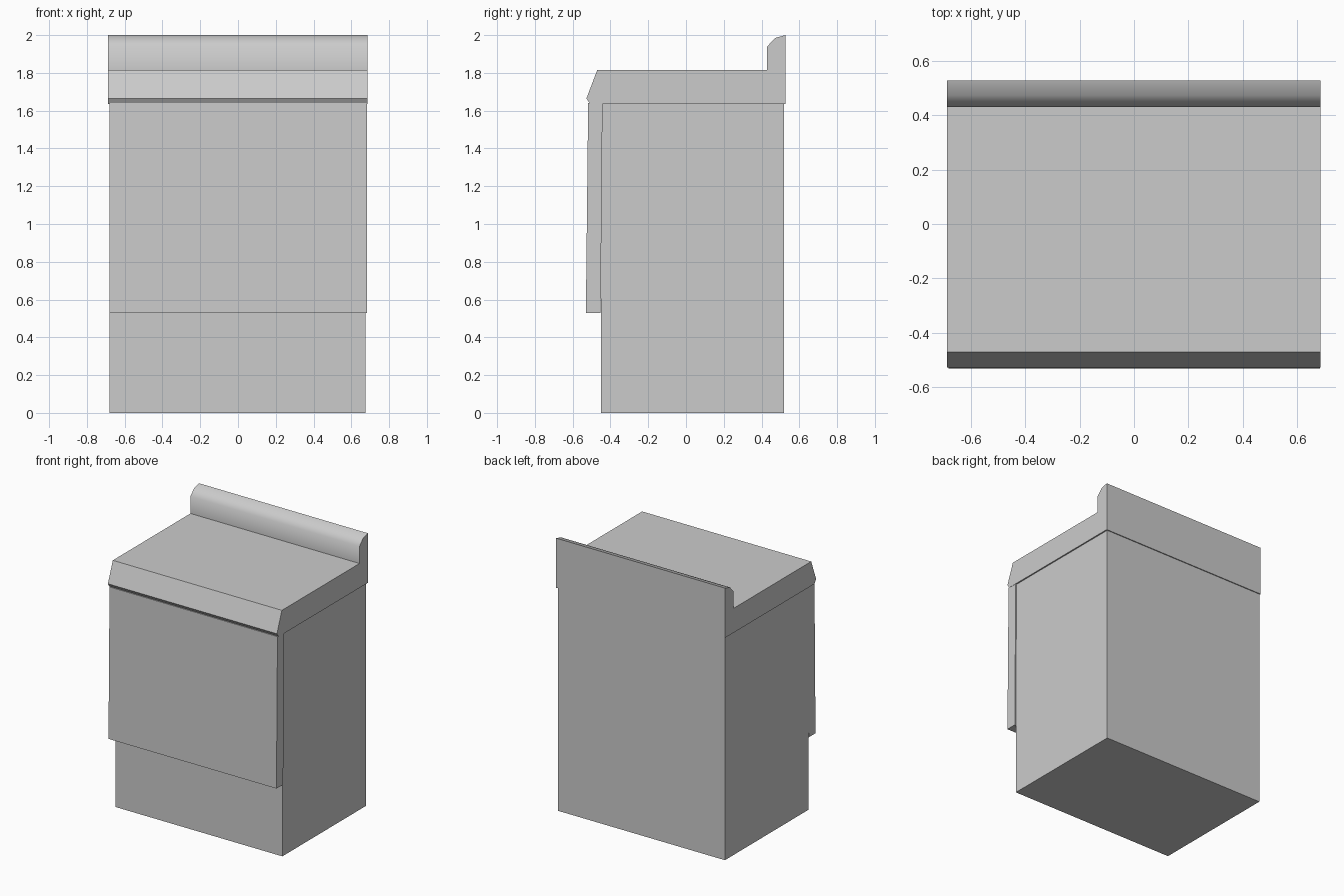
import bpy
import bmesh
from math import radians

cube = bpy.data.objects.get("Cube")
if cube:
    bpy.data.objects.remove(cube, do_unlink=True)

grey = bpy.data.materials.new("light grey enamel")
grey.use_nodes = True
colour = (0.6, 0.6, 0.6, 1)
grey.diffuse_color = colour
grey.node_tree.nodes["Principled BSDF"].inputs["Base Color"].default_value = colour


def extrude_profile(name, profile, x0, x1, smooth=False):
    """Extrude a (y, z) side profile from x0 to x1."""
    bm = bmesh.new()
    face = bm.faces.new([bm.verts.new((x0, y, z)) for y, z in profile])
    side = bmesh.ops.extrude_face_region(bm, geom=[face])
    verts = [v for v in side["geom"] if isinstance(v, bmesh.types.BMVert)]
    bmesh.ops.translate(bm, verts=verts, vec=(x1 - x0, 0, 0))
    bmesh.ops.recalc_face_normals(bm, faces=bm.faces)
    mesh = bpy.data.meshes.new(name)
    bm.to_mesh(mesh)
    bm.free()
    mesh.materials.append(grey)
    obj = bpy.data.objects.new(name, mesh)
    bpy.context.collection.objects.link(obj)
    if smooth:
        bpy.ops.object.select_all(action="DESELECT")
        obj.select_set(True)
        bpy.context.view_layer.objects.active = obj
        bpy.ops.object.shade_smooth_by_angle(angle=radians(50))
    return obj


# Cabinet
extrude_profile("cabinet_body", [(-0.45, 0), (0.52, 0), (0.52, 1.64), (-0.45, 1.64)],
                -0.68, 0.675)

# Slightly tilted door panel
extrude_profile("front_door", [(-0.53, 0.53), (-0.452, 0.53), (-0.442, 1.64), (-0.518, 1.64)],
                -0.68, 0.683)

# Worktop with sloping front edge
extrude_profile("worktop", [(-0.508, 1.636), (0.527, 1.636), (0.527, 1.815),
                            (-0.47, 1.815), (-0.527, 1.665)], -0.687, 0.685)

# Rounded upstand along the back
extrude_profile("back_upstand", [(0.43, 1.815), (0.43, 1.94), (0.472, 1.985),
                                 (0.527, 2.0), (0.527, 1.815)], -0.687, 0.685, True)
